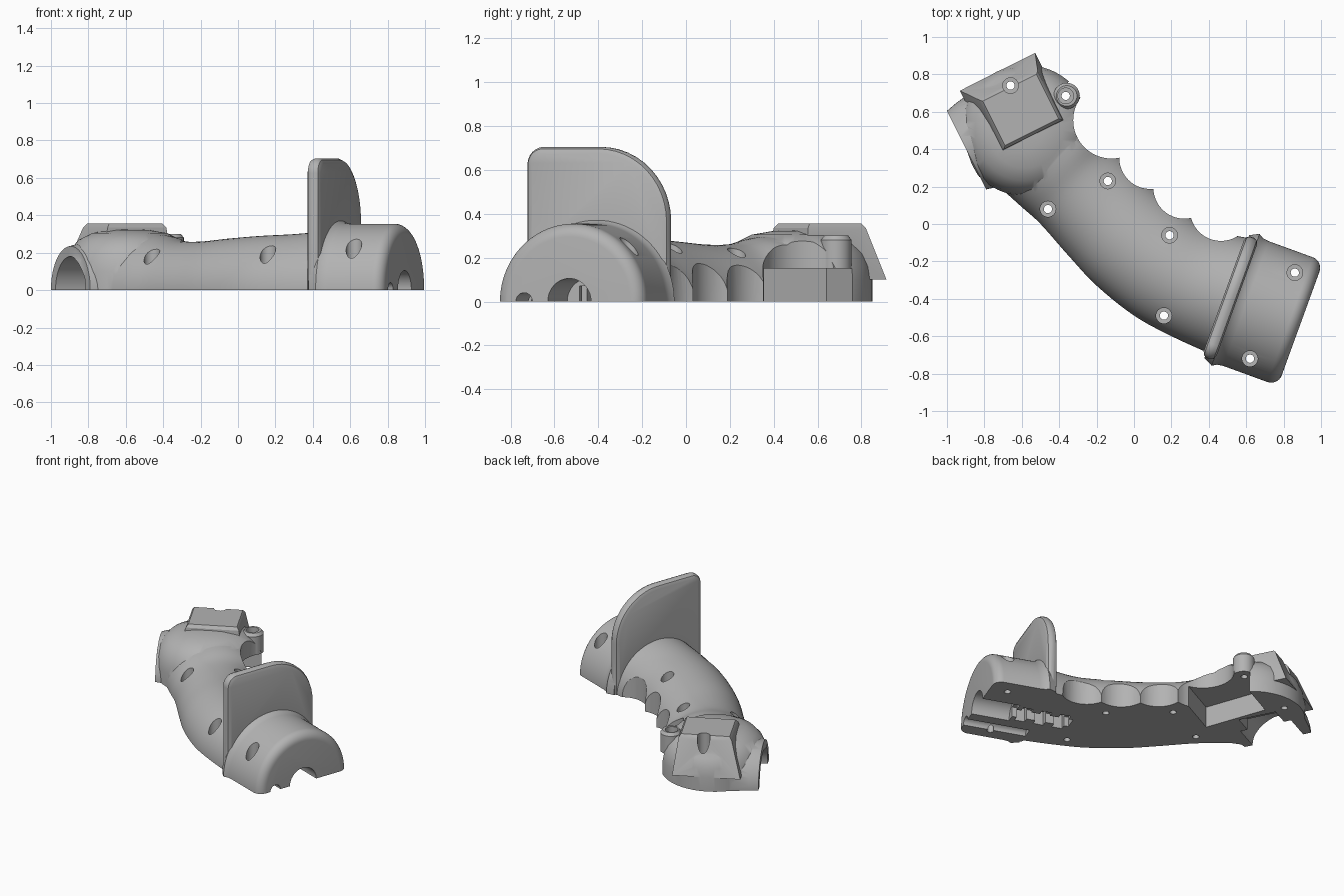
import bpy, bmesh, math
from mathutils import Vector

cube = bpy.data.objects.get("Cube")
if cube:
    bpy.data.objects.remove(cube, do_unlink=True)

grey = bpy.data.materials.new("matte grey")
grey.use_nodes = True
grey.diffuse_color = (0.45, 0.45, 0.45, 1)
grey.node_tree.nodes["Principled BSDF"].inputs["Base Color"].default_value = grey.diffuse_color


def skin(name, rings):
    """Closed solid through equal-length rings of points."""
    bm = bmesh.new()
    loops = [[bm.verts.new(p) for p in ring] for ring in rings]
    n = len(loops[0])
    for a, b in zip(loops, loops[1:]):
        for i in range(n):
            j = (i + 1) % n
            bm.faces.new((a[i], a[j], b[j], b[i]))
    bm.faces.new(loops[0])
    bm.faces.new(loops[-1])
    bmesh.ops.recalc_face_normals(bm, faces=bm.faces)
    mesh = bpy.data.meshes.new(name)
    bm.to_mesh(mesh)
    bm.free()
    mesh.materials.append(grey)
    obj = bpy.data.objects.new(name, mesh)
    bpy.context.collection.objects.link(obj)
    return obj


def ellipse(centre, side, height, n=64):
    """Upright ellipse; side is its horizontal half-axis."""
    return [centre + side * math.cos(a) + Vector((0, 0, height * math.sin(a)))
            for a in (math.tau * (i + 0.5) / n for i in range(n))]


def turned(name, origin, axis, profile, n=64):
    """Solid turned round a horizontal axis; profile is (distance, radius)."""
    side = Vector((-axis.y, axis.x, 0))
    return skin(name, [ellipse(origin + axis * t, side * r, r, n) for t, r in profile])


def upright(name, x, y, profile, n=48):
    """Solid turned round a vertical axis; profile is (radius, z)."""
    return skin(name, [[Vector((x + r * math.cos(math.tau * i / n),
                                y + r * math.sin(math.tau * i / n), z))
                        for i in range(n)] for r, z in profile])


def prism(name, points, z0, z1):
    return skin(name, [[Vector((x, y, z)) for x, y in points] for z in (z0, z1)])


def slot(name, origin, axis, t0, t1, half, z1, z0=-0.1):
    """Box lying along a horizontal axis."""
    side = Vector((-axis.y, axis.x, 0)) * half
    a, b = origin + axis * t0, origin + axis * t1
    return prism(name, [p.xy for p in (a + side, a - side, b - side, b + side)], z0, z1)


def combine(target, tool, operation):
    mod = target.modifiers.new("join", "BOOLEAN")
    mod.operation, mod.solver, mod.object = operation, "EXACT", tool
    bpy.context.view_layer.update()
    result = bpy.data.meshes.new_from_object(
        target.evaluated_get(bpy.context.evaluated_depsgraph_get()))
    target.modifiers.clear()
    target.data = result
    bpy.data.objects.remove(tool, do_unlink=True)


def add(tool):
    combine(shell, tool, "UNION")


def cut(tool):
    combine(shell, tool, "DIFFERENCE")


def spline(points, steps=5):
    """Catmull-Rom through the given vectors."""
    out = []
    for i in range(len(points) - 1):
        p0, p1, p2 = points[max(i - 1, 0)], points[i], points[i + 1]
        p3 = points[min(i + 2, len(points) - 1)]
        for s in range(steps):
            t = s / steps
            out.append([0.5 * (2 * b + (c - a) * t + (2 * a - 5 * b + 4 * c - d) * t * t
                               + (3 * b - a - 3 * c + d) * t ** 3)
                        for a, b, c, d in zip(p0, p1, p2, p3)])
    return out + [list(points[-1])]


# Curved handle: outer edge, inner edge, crown height
stations = [(.42, -.70, .64, -.08, .32), (.2, -.60, .42, -.03, .30), (0, -.49, .25, .08, .29),
            (-.2, -.33, .1, .2, .275), (-.35, -.17, -.03, .33, .26), (-.5, 0, -.12, .43, .262),
            (-.6, .09, -.17, .56, .29), (-.7, .18, -.3, .7, .31)]
rings = []
for ax, ay, bx, by, h in spline(stations):
    a, b = Vector((ax, ay, 0)), Vector((bx, by, 0))
    rings.append(ellipse((a + b) / 2, (b - a) / 2, h))
shell = skin("grip_shell", rings)

# Head: rounded drum, flared muzzle and raised flat-topped block
head_axis = Vector((math.cos(0.464), math.sin(0.464), 0))
muzzle = Vector((-.895, .395, 0))
add(upright("head_drum", -.58, .5,
            [(.35, -.1), (.35, .1), (.34, .16), (.315, .22), (.27, .27), (.2, .305), (.1, .322), (.02, .325)], 72))
add(turned("muzzle", muzzle, head_axis, [(0, .235), (.06, .25), (.3, .29)]))
cross = Vector((-head_axis.y, head_axis.x, 0))
block_rings = []
for z, back, front, low, high in ((.1, .25, .2, .17, .24), (.335, .18, .17, .145, .15), (.355, .165, .155, .13, .135)):
    c = Vector((-.6, .61, z))
    block_rings.append([c + head_axis * s + cross * v for s, v in
                        ((-back, -low), (front, -low), (front, high), (-back, high))])
add(skin("head_block", block_rings))

# End cap with rounded rim
cap_axis = Vector((math.cos(-.349), math.sin(-.349), 0))
guard_mid = Vector((.515, -.395, 0))
rim = [(.34 + .06 * math.sin(a), .295 + .06 * math.cos(a))
       for a in (math.pi / 2 * i / 8 for i in range(9))]
add(turned("end_cap", guard_mid, cap_axis, [(-.02, .35), (.03, .375), (.055, .36), (.09, .355)] + rim, 96))

# Hand guard: upright plate with one small and one large rounded corner
guard_side = Vector((-cap_axis.y, cap_axis.x, 0))


def guard_outline(inset):
    pts = [(-.345 + inset, -.1), (.345 - inset, -.1)]
    for cx, cz, r, start in ((.005, .365, .34, 0), (-.265, .625, .08, math.pi / 2)):
        for i in range(13):
            a = start + math.pi / 2 * i / 12
            pts.append((cx + (r - inset) * math.cos(a), cz + (r - inset) * math.sin(a)))
    return pts


guard_rings = []
for t, inset in ((-.037, .03), (-.028, .009), (-.01, 0), (.01, 0), (.028, .009), (.037, .03)):
    guard_rings.append([guard_mid + cap_axis * t + guard_side * s + Vector((0, 0, z))
                        for s, z in guard_outline(inset)])
add(skin("hand_guard", guard_rings))

# Finger grooves between the ridges
ridges = [Vector(p) for p in ((-.08, .38), (.11, .185), (.31, .04), (.53, -.07))]
for a, b in zip(ridges, ridges[1:]):
    d = (b - a).normalized()
    c = (a + b) / 2 + Vector((-d.y, d.x)) * .1
    cut(upright("finger_groove", c.x, c.y, [(.165, -.2), (.165, .6)]))

# Trigger notch and the screw post beside it
cut(upright("trigger_notch", -.12, .555, [(.205, -.2), (.205, .6)], 64))
add(upright("screw_post", -.36, .685, [(.07, .1), (.07, .28), (.055, .3)]))

# Flat parting face
cut(prism("parting_cutter", [(-2, -2), (2, -2), (2, 2), (-2, 2)], -1, 0))

# Trigger pocket and muzzle bore
cut(prism("trigger_pocket", [(-.43, .22), (-.12, .38), (-.27, .8), (-.58, .64)], -.1, .15))
cut(turned("muzzle_bore", muzzle, head_axis, [(-.1, .18), (.2, .18)]))
cut(slot("muzzle_channel", muzzle, head_axis, .15, .34, .13, .08))

# Cable bore, stepped channel and side groove under the cap
cut(turned("cable_bore", guard_mid, cap_axis, [(.14, .105), (.6, .105)]))
cut(slot("cable_channel", guard_mid, cap_axis, -.25, .2, .045, .07))
for t in (-.22, -.09, .04):
    cut(slot("cable_rib_slot", guard_mid, cap_axis, t, t + .07, .085, .1))
cut(turned("side_groove", guard_mid - guard_side * .22, cap_axis, [(-.03, .04), (.6, .04)], 32))

# Counterbored screw holes
for x, y, z in ((-.66, .74, .2), (-.365, .685, .24), (-.46, .08, .1), (-.14, .23, .12),
                (.19, -.06, .12), (.16, -.49, .1), (.62, -.72, .12), (.86, -.26, .12)):
    cut(upright("screw_hole", x, y, [(.022, -.1), (.022, z), (.042, z + .001), (.042, .6)], 32))

# Smooth shading with crisp edges
bpy.ops.object.select_all(action="DESELECT")
shell.select_set(True)
bpy.context.view_layer.objects.active = shell
bpy.ops.object.shade_smooth_by_angle(angle=math.radians(30))
